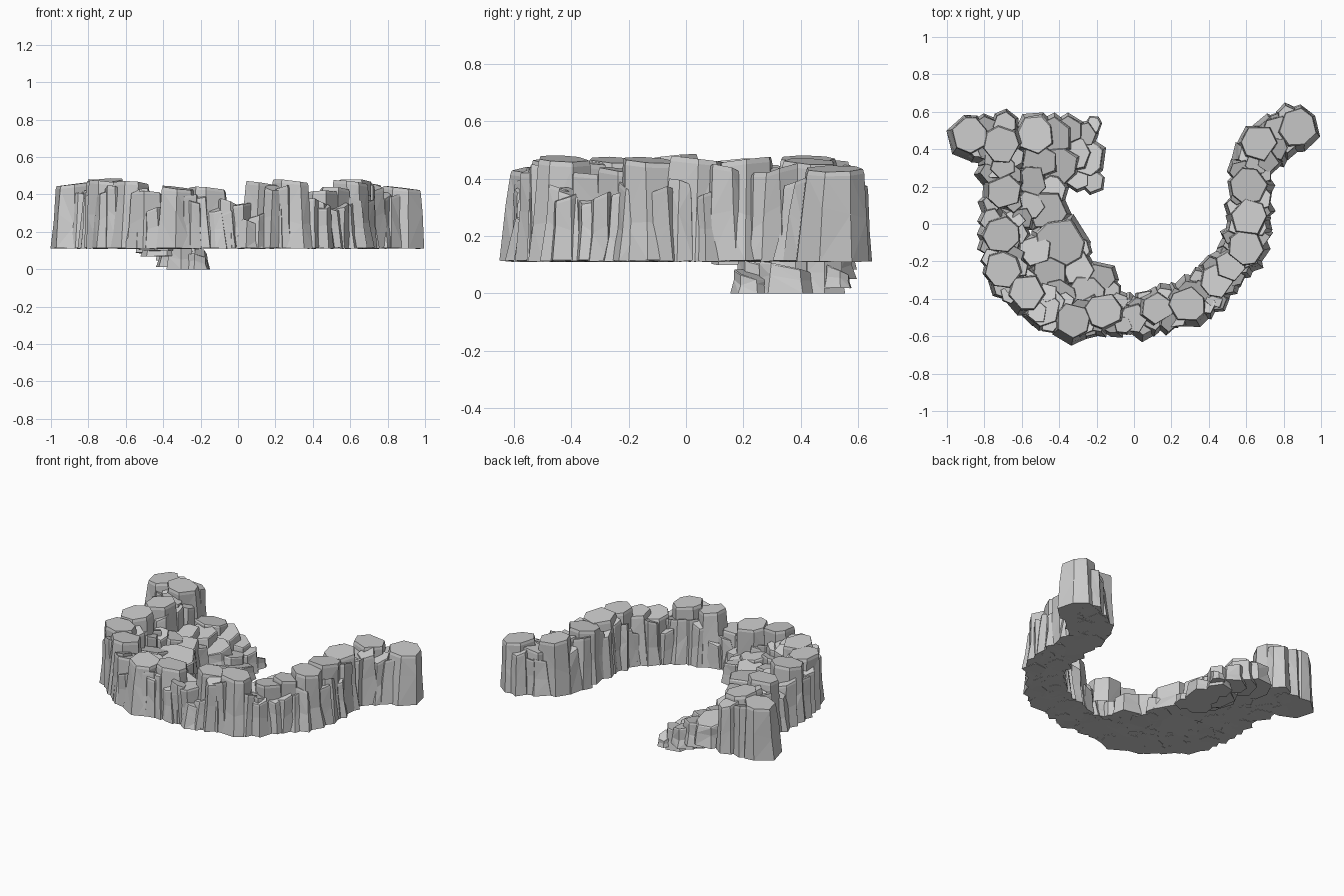
import bpy, bmesh, math, random
from mathutils import Vector

if "Cube" in bpy.data.objects:
    bpy.data.objects.remove(bpy.data.objects["Cube"])

random.seed(5)


def rock(bm, x, y, r, z0, z1, flare=1.2, sides=7, jit=0.1, tilt=0.015, lean=0.0):
    """Faceted rock column: flared foot, irregular waist, flat tilted cap."""
    h = z1 - z0
    a0 = random.uniform(0, 6.28)
    angs = [a0 + 2 * math.pi * (i + random.uniform(-.2, .2)) / sides for i in range(sides)]
    rads = [r * random.uniform(1 - jit, 1 + jit) for _ in angs]
    ta, la = random.uniform(0, 6.28), random.uniform(0, 6.28)
    rings = []
    for t, s in ((0, flare), (.5, flare * .4 + .6), (.95, 1.0), (1, .95)):
        ring = []
        for a, q in zip(angs, rads):
            k = q * s * (random.uniform(.9, 1.04) if 0 < t < .9 else 1)
            z = z0 + h * t + tilt * t * math.cos(a - ta)
            if 0 < t < .9:
                z += random.uniform(-.15, .15) * h
            if t == 0:
                z += random.uniform(-.004, .004) if z0 > 0 else 0
            ring.append(bm.verts.new((x + k * math.cos(a) + lean * (t - .5) * math.cos(la),
                                      y + k * math.sin(a) + lean * (t - .5) * math.sin(la), z)))
        rings.append(ring)
    for lo, hi in zip(rings, rings[1:]):
        for i in range(sides):
            j = (i + 1) % sides
            if random.random() < .5:
                bm.faces.new((lo[i], lo[j], hi[j]))
                bm.faces.new((lo[i], hi[j], hi[i]))
            else:
                bm.faces.new((lo[i], lo[j], hi[i]))
                bm.faces.new((lo[j], hi[j], hi[i]))
    bm.faces.new(rings[-1])
    bm.faces.new(rings[0][::-1])


def finish(bm, name):
    me = bpy.data.meshes.new(name)
    bm.to_mesh(me)
    bm.free()
    ob = bpy.data.objects.new(name, me)
    bpy.context.collection.objects.link(ob)


BASE = 0.113

# main cliff columns along the U: x, y, radius, top
columns = [
    (-.88, .47, .10, .455), (-.71, .43, .10, .47), (-.70, .18, .095, .46),
    (-.71, -.05, .10, .475), (-.70, -.24, .10, .465), (-.58, -.37, .10, .46),
    (-.33, -.52, .095, .435), (-.16, -.47, .10, .43), (.0, -.50, .08, .345),
    (.12, -.45, .09, .46), (.29, -.44, .10, .47), (.44, -.30, .09, .41),
    (.51, -.22, .085, .43), (.60, -.12, .10, .465), (.61, .03, .10, .47),
    (.62, .20, .10, .465), (.67, .43, .10, .46), (.87, .51, .105, .435),
]
bm = bmesh.new()
for x, y, r, top in columns:
    rock(bm, x, y, r, BASE, top, 1.26, random.choice((6, 7)), .05, .012, .015)
finish(bm, "cliff_columns")

# lower rocks packed between neighbouring columns
bm = bmesh.new()
for (xa, ya, _, za), (xb, yb, _, zb) in zip(columns, columns[1:]):
    d = Vector((xb - xa, yb - ya))
    n = Vector((-d.y, d.x)).normalized()
    for t in (.33, .67):
        for off in (-.06, .055):
            p = Vector((xa, ya)) + d * t + n * (off + random.uniform(-.01, .01))
            top = min(za, zb) - random.uniform(.02, .12)
            rock(bm, p.x, p.y, random.uniform(.05, .06), BASE, top, 1.4,
                 random.choice((5, 6)), .15, .02, .015)
finish(bm, "cliff_filler_rocks")

# rocks thickening the corners and joining at the arm ends
bm = bmesh.new()
extra = [(-.69, .54, .065, .43), (-.75, .30, .055, .40), (-.70, .31, .07, .43),
         (-.48, -.46, .09, .40), (-.44, -.42, .08, .37), (.76, .51, .07, .40),
         (.74, .42, .06, .36), (.82, .58, .055, .39), (.20, -.50, .05, .38),
         (.36, -.36, .06, .37), (-.06, -.54, .05, .36), (-.24, -.55, .05, .37),
         (.44, -.41, .055, .34), (.66, .32, .065, .42), (-.79, .52, .065, .43),
         (-.62, -.05, .06, .35), (-.60, .03, .06, .33)]
for x, y, r, top in extra:
    rock(bm, x, y, r, BASE, top, 1.25, 6, .1, .02)
finish(bm, "cliff_joint_rocks")

# broad slabs forming the inner ledge
bm = bmesh.new()
ledge = [(-.40, -.10, .135, .285), (-.18, -.29, .08, .25), (-.30, -.24, .09, .265),
         (-.45, -.27, .10, .30), (-.53, -.14, .09, .305), (-.46, .07, .105, .275),
         (-.56, .10, .08, .30), (-.26, -.37, .10, .29), (-.40, -.38, .09, .305),
         (-.55, .23, .085, .28), (-.30, -.13, .065, .21), (-.12, -.36, .05, .235)]
for x, y, r, top in ledge:
    rock(bm, x, y, r, BASE, top, 1.22, random.choice((6, 7)), .08, .02)
finish(bm, "inner_ledge_slabs")

# stepped ramp going down to the ground: x, y, radius, bottom, top
bm = bmesh.new()
ramp = [(-.53, .48, .10, .11, .26), (-.51, .34, .10, .11, .25), (-.44, .18, .08, .10, .225),
        (-.43, .47, .10, .085, .215), (-.40, .31, .10, .07, .19), (-.35, .50, .075, .05, .17),
        (-.33, .38, .10, .01, .14), (-.30, .25, .07, .0, .105), (-.27, .48, .07, .0, .125),
        (-.25, .35, .09, .0, .09), (-.22, .23, .06, .0, .065), (-.22, .53, .045, .02, .08)]
for x, y, r, bot, top in ramp:
    rock(bm, x, y, r, bot, top, 1.2, random.choice((6, 7)), .08, .02)
finish(bm, "ramp_steps")
